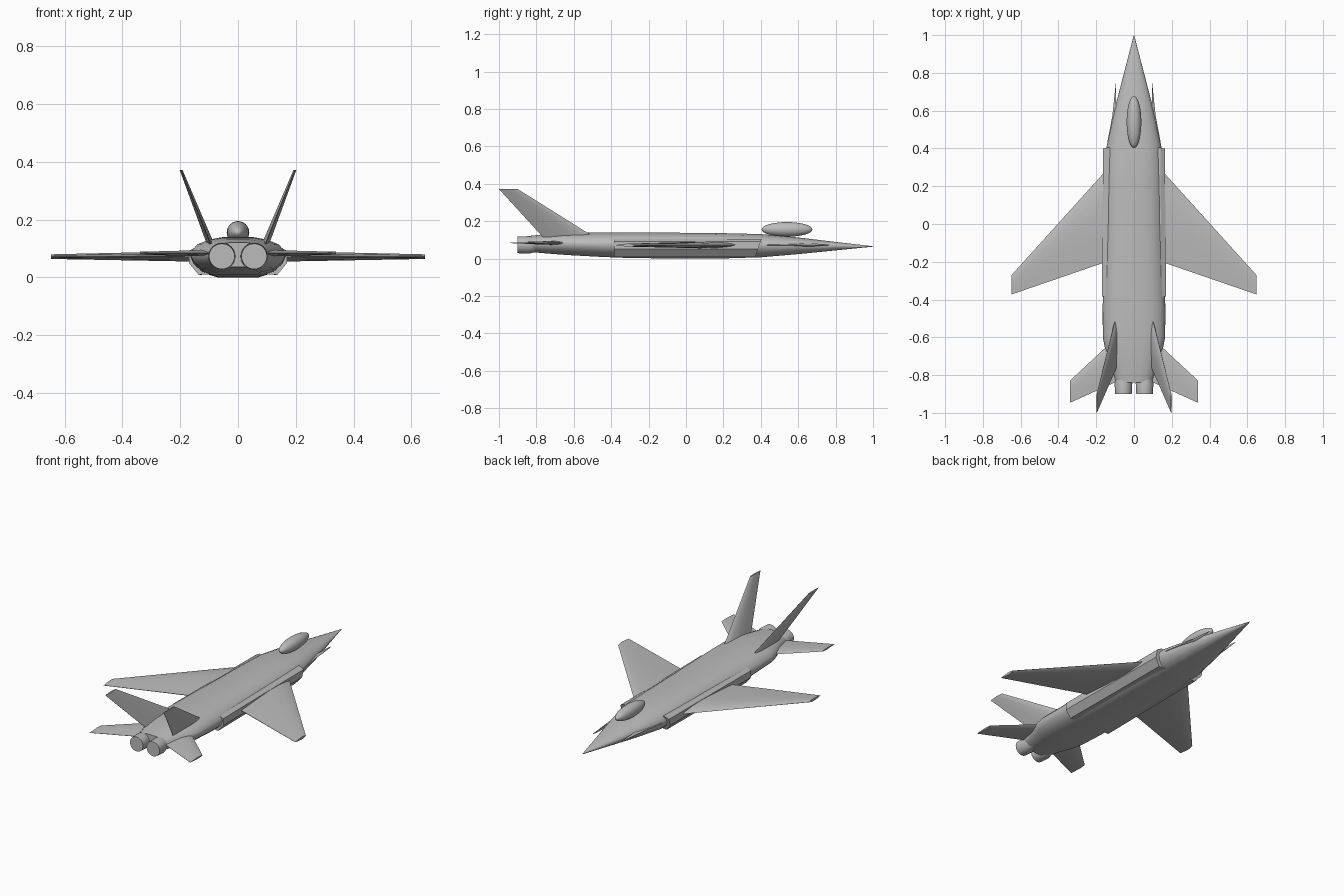
import bpy, bmesh, math
from mathutils import Vector

if "Cube" in bpy.data.objects:
    bpy.data.objects.remove(bpy.data.objects["Cube"])

grey = bpy.data.materials.new("airframe grey")
grey.diffuse_color = (0.5, 0.5, 0.5, 1)
grey.use_nodes = True
grey.node_tree.nodes["Principled BSDF"].inputs["Base Color"].default_value = grey.diffuse_color


def loft(name, rings, mirror=False, angle=35):
    """Skin a list of equal-length point rings and cap both ends."""
    bm = bmesh.new()
    vs = [[bm.verts.new(p) for p in r] for r in rings]
    n = len(rings[0])
    for a, b in zip(vs, vs[1:]):
        for i in range(n):
            j = (i + 1) % n
            bm.faces.new((a[i], a[j], b[j], b[i]))
    bm.faces.new(vs[0])
    bm.faces.new(vs[-1])
    bmesh.ops.recalc_face_normals(bm, faces=bm.faces)
    me = bpy.data.meshes.new(name)
    bm.to_mesh(me)
    bm.free()
    ob = bpy.data.objects.new(name, me)
    bpy.context.collection.objects.link(ob)
    return finish(ob, mirror, angle)


def finish(ob, mirror=False, angle=35):
    ob.data.materials.clear()
    ob.data.materials.append(grey)
    bpy.ops.object.select_all(action='DESELECT')
    ob.select_set(True)
    bpy.context.view_layer.objects.active = ob
    bpy.ops.object.shade_smooth_by_angle(angle=math.radians(angle))
    if mirror:
        ob.modifiers.new("mirror", 'MIRROR').use_mirror_merge = False
    return ob


FOIL = [(0, 0), (0.06, 0.45), (0.2, 0.85), (0.4, 1), (0.7, 0.6), (1, 0.08)]


def surface(name, sections, up):
    """Mirrored aerofoil: sections are (x, z, leading y, trailing y, half thickness)."""
    up = Vector(up)
    rings = []
    for x, z, le, te, h in sections:
        def pt(t, s):
            return Vector((x, le + (te - le) * t, z)) + up * s * h
        rings.append([pt(t, s) for t, s in FOIL] + [pt(t, -s) for t, s in FOIL[:0:-1]])
    return loft(name, rings, True)


# Fuselage: y, half width, bottom z, top z
stations = [(1, 0.001, 0.064, 0.066), (0.8, 0.053, 0.044, 0.089), (0.6, 0.105, 0.024, 0.113),
            (0.4, 0.147, 0.007, 0.131), (0.2, 0.152, 0.001, 0.136), (0, 0.155, 0, 0.138),
            (-0.3, 0.163, 0.003, 0.14), (-0.45, 0.166, 0.009, 0.14), (-0.6, 0.165, 0.017, 0.139),
            (-0.66, 0.153, 0.021, 0.137), (-0.75, 0.122, 0.028, 0.131), (-0.84, 0.096, 0.036, 0.121)]
half = [(0.3, 1), (0.6, 0.87), (0.85, 0.6), (0.97, 0.25), (1, 0), (0.93, -0.4), (0.75, -0.8), (0.45, -1)]
outline = half + [(-x, z) for x, z in reversed(half)]
loft("fuselage", [[(w * x, y, (b + t) / 2 + (t - b) / 2 * z) for x, z in outline]
                  for y, w, b, t in stations], angle=45)

# Canopy
bpy.ops.mesh.primitive_uv_sphere_add(segments=32, ring_count=16, radius=1, location=(0, 0.54, 0.156))
canopy = bpy.context.object
canopy.name = "canopy"
canopy.scale = (0.039, 0.136, 0.039)
finish(canopy, angle=60)

# Air intakes along the lower sides
section = [(0.08, 0.012), (0.13, 0.009), (0.164, 0.05), (0.164, 0.092), (0.14, 0.105), (0.08, 0.1)]
loft("intake", [[(x + dx, y + k * (z - 0.05), z) for x, z in section]
                for y, dx, k in ((0.385, 0, 0.35), (0, 0.002, 0), (-0.385, 0.006, 0))], True, 25)

# Flying surfaces
surface("wing", [(0.08, 0.073, 0.355, -0.175, 0.02), (0.16, 0.073, 0.27, -0.205, 0.018),
                 (0.648, 0.072, -0.27, -0.373, 0.008)], (0, 0, 1))
surface("tailplane", [(0.06, 0.084, -0.57, -0.82, 0.012), (0.34, 0.084, -0.83, -0.947, 0.005)], (0, 0, 1))
surface("tail_fin", [(0.095, 0.115, -0.49, -0.765, 0.013), (0.197, 0.372, -0.9, -1.0, 0.005)], (1, 0, 0.0))
surface("nose_strake", [(0.094, 0.073, 0.77, 0.42, 0.008), (0.115, 0.073, 0.57, 0.42, 0.004),
                        (0.14, 0.073, 0.44, 0.4, 0.002)], (0, 0, 1))

# Engine nozzles
N = 32
loft("nozzle", [[(0.056 + r * math.cos(i * math.tau / N), y, 0.073 + r * math.sin(i * math.tau / N))
                 for i in range(N)] for y, r in ((-0.8, 0.036), (-0.842, 0.047), (-0.9, 0.044))], True)
